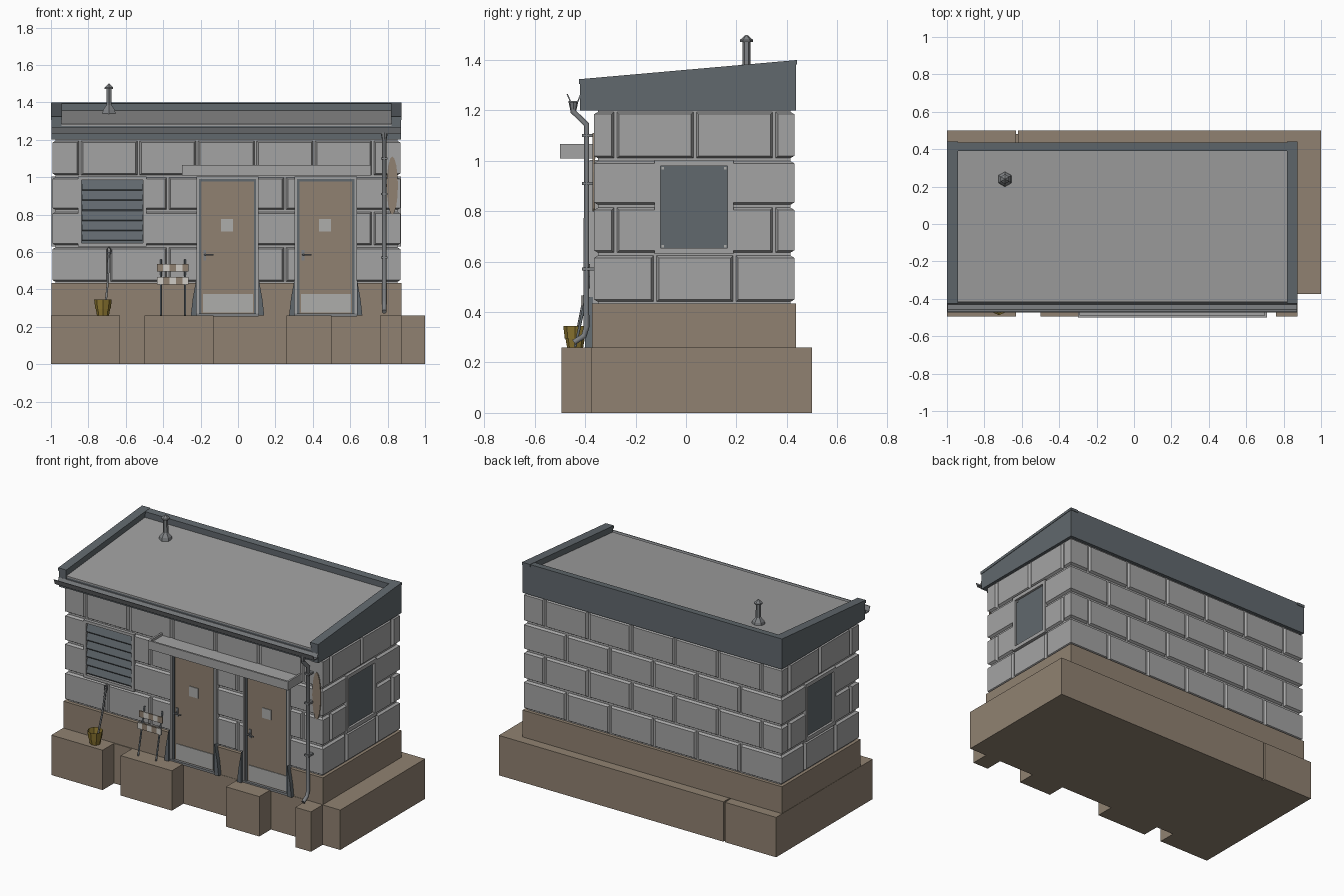
import bpy, bmesh, math
from mathutils import Vector

cube = bpy.data.objects.get("Cube")
if cube:
    bpy.data.objects.remove(cube, do_unlink=True)


def material(name, r, g, b):
    m = bpy.data.materials.new(name)
    m.use_nodes = True
    m.diffuse_color = (r, g, b, 1)
    m.node_tree.nodes["Principled BSDF"].inputs["Base Color"].default_value = (r, g, b, 1)
    return m


BLOCK = material("block grey", .37, .37, .37)
ROOF = material("roofing grey", .35, .35, .35)
SLATE = material("dark slate", .12, .14, .155)
TAN = material("tan concrete", .28, .222, .165)
STEEL = material("steel grey", .21, .22, .23)
PLATE = material("pale plate", .42, .42, .41)
OCHRE = material("ochre", .26, .18, .03)
WHITE = material("stripe white", .62, .60, .56)


def finish(name, bm, mat):
    bmesh.ops.recalc_face_normals(bm, faces=bm.faces)
    me = bpy.data.meshes.new(name)
    bm.to_mesh(me)
    bm.free()
    me.materials.append(mat)
    ob = bpy.data.objects.new(name, me)
    bpy.context.collection.objects.link(ob)
    return ob


def hexa(bm, base, top):
    a = [bm.verts.new(p) for p in base]
    b = [bm.verts.new(p) for p in top]
    bm.faces.new(a)
    bm.faces.new(b)
    for i in range(4):
        j = (i + 1) % 4
        bm.faces.new((a[i], a[j], b[j], b[i]))


def box(name, x0, x1, y0, y1, z0, z1, mat):
    bm = bmesh.new()
    ring = [(x0, y0), (x1, y0), (x1, y1), (x0, y1)]
    hexa(bm, [(x, y, z0) for x, y in ring], [(x, y, z1) for x, y in ring])
    return finish(name, bm, mat)


def prism(name, pts, a, b, mat, axis="x"):
    """Extrude a yz profile along x, or an xz profile along y."""
    bm = bmesh.new()
    place = (lambda p, t: (t, p[0], p[1])) if axis == "x" else (lambda p, t: (p[0], t, p[1]))
    face = bm.faces.new([bm.verts.new(place(p, a)) for p in pts])
    out = bmesh.ops.extrude_face_region(bm, geom=[face])["geom"]
    step = Vector((b - a, 0, 0)) if axis == "x" else Vector((0, b - a, 0))
    bmesh.ops.translate(bm, vec=step, verts=[v for v in out if isinstance(v, bmesh.types.BMVert)])
    return finish(name, bm, mat)


def lathe(name, x, y, levels, sides, mat):
    """Stack of (radius, height) cones around a vertical axis."""
    bm = bmesh.new()
    for (r0, z0), (r1, z1) in zip(levels, levels[1:]):
        g = bmesh.ops.create_cone(bm, cap_ends=True, segments=sides, radius1=r0, radius2=r1, depth=z1 - z0)
        bmesh.ops.translate(bm, vec=(x, y, (z0 + z1) / 2), verts=g["verts"])
    return finish(name, bm, mat)


def tube(name, pts, r, mat, cyclic=False):
    cu = bpy.data.curves.new(name, "CURVE")
    cu.dimensions = "3D"
    cu.bevel_depth, cu.bevel_resolution, cu.use_fill_caps = r, 1, True
    sp = cu.splines.new("POLY")
    sp.points.add(len(pts) - 1)
    for p, q in zip(sp.points, pts):
        p.co = (*q, 1)
    sp.use_cyclic_u = cyclic
    tmp = bpy.data.objects.new(name + "_path", cu)
    bpy.context.collection.objects.link(tmp)
    me = bpy.data.meshes.new_from_object(tmp.evaluated_get(bpy.context.evaluated_depsgraph_get()))
    bpy.data.objects.remove(tmp, do_unlink=True)
    me.materials.clear()
    me.materials.append(mat)
    ob = bpy.data.objects.new(name, me)
    bpy.context.collection.objects.link(ob)


# Main extents of the walls
X0, X1, Y0, Y1, D = -.992, .868, -.365, .43, .015
front = lambda u, d, z: (u, Y0 - d, z)
back = lambda u, d, z: (u, Y1 + d, z)
left = lambda u, d, z: (X1 + d, u, z)
right = lambda u, d, z: (X0 - d, u, z)
ROWS = [.435, .63, .82, 1.005, 1.2]


def panel(name, side, u0, u1, d0, d1, z0, z1, mat):
    bm = bmesh.new()
    ring = [(u0, z0), (u1, z0), (u1, z1), (u0, z1)]
    hexa(bm, [side(u, d0, z) for u, z in ring], [side(u, d1, z) for u, z in ring])
    return finish(name, bm, mat)


def frame(name, side, u0, u1, z0, z1, w, d, mat, sill=True):
    panel(name + "_jamb_a", side, u0, u0 + w, -D, d, z0, z1, mat)
    panel(name + "_jamb_b", side, u1 - w, u1, -D, d, z0, z1, mat)
    panel(name + "_head", side, u0 + w, u1 - w, -D, d, z1 - w, z1, mat)
    if sill:
        panel(name + "_sill", side, u0 + w, u1 - w, -D, d, z0, z0 + w, mat)


def block_wall(name, side, u0, u1, even, holes):
    """Courses of chamfered blocks, mitred at corners, open at the holes."""
    bm = bmesh.new()
    gap, cham = .006, .009
    for row in range(4):
        shift = 0 if row % 2 else .157
        seams = [s + shift for s in even if u0 + .05 < s + shift < u1 - .05]
        edges = [(u0, "corner")] + [(s, "seam") for s in seams] + [(u1, "corner")]
        cuts = [(a, b) for a, b, first in holes if first <= row < 3]
        for a, b in cuts:
            edges = [e for e in edges if not a - .02 < e[0] < b + .02] + [(a, "hole"), (b, "hole")]
        edges.sort()
        za, zb = ROWS[row] + gap, ROWS[row + 1] - gap
        for (a, ka), (b, kb) in zip(edges, edges[1:]):
            if any(abs(a - p) < .001 and abs(b - q) < .001 for p, q in cuts):
                continue
            start = {"corner": (D, 0), "seam": (gap, gap + cham), "hole": (0, 0)}
            a0, a1 = (a + t for t in start[ka])
            b0, b1 = (b - t for t in start[kb])
            hexa(bm, [side(u, -D, z) for u, z in ((a0, za), (b0, za), (b0, zb), (a0, zb))],
                 [side(u, 0, z) for u, z in ((a1, za + cham), (b1, za + cham), (b1, zb - cham), (a1, zb - cham))])
    return finish(name, bm, BLOCK)


# Ground slabs and front footing blocks
box("slab_main", -.62, 1, -.375, .5, 0, .26, TAN)
box("slab_end", -1, -.63, -.495, .5, 0, .26, TAN)
box("slab_joint", -.63, -.62, -.375, .48, 0, .25, TAN)
box("slab_infill", -.63, -.5, -.378, -.36, 0, .26, TAN)
for i, (a, b) in enumerate([(-.5, -.13), (.26, .5), (.76, .873)]):
    box(f"footing_block_{i}", a, b, -.495, -.37, 0, .26, TAN)

# Plinth with gaps for the doors
DOORS = [(-.222, .11), (.303, .635)]
box("plinth", -.998, .873, Y0 + D, .437, .26, .435, TAN)
for i, (a, b) in enumerate([(-.998, DOORS[0][0]), (DOORS[0][1], DOORS[1][0]), (DOORS[1][1], .873)]):
    box(f"plinth_front_{i}", a, b, -.373, Y0 + D, .26, .435, TAN)

# Block walls
box("wall_core", X0 + D, X1 - D, Y0 + D, Y1 - D, .43, 1.21, BLOCK)
VENT, WINDOW = (-.855, -.49), (-.125, .188)
long_seams = [-.845 + .313 * i for i in range(-1, 6)]
side_seams = [-.28 + .315 * i for i in range(-1, 3)]
block_wall("front_wall", front, X0, X1, long_seams, [(*VENT, 1)] + [(*d, 0) for d in DOORS])
block_wall("back_wall", back, X0, X1, long_seams, [])
for label, side in (("left", left), ("right", right)):
    block_wall(label + "_wall", side, Y0, Y1, side_seams, [(*WINDOW, 1)])
    # Side window with corner fixings
    frame(label + "_window", side, *WINDOW, .63, 1.003, .024, .004, BLOCK)
    panel(label + "_pane", side, -.101, .164, -D, -.011, .654, .979, SLATE)
    for u in (-.093, .156):
        for z in (.662, .971):
            panel(label + "_fixing", side, u - .005, u + .005, -.011, -.007, z - .005, z + .005, PLATE)

# Louvred vent
frame("vent", front, *VENT, .63, 1.003, .018, .006, BLOCK)
panel("vent_back", front, -.837, -.508, -D, -.012, .648, .985, SLATE)
for i in range(6):
    z = .658 + .054 * i
    prism(f"louvre_{i}", [(-.352, z + .05), (-.354, z + .054), (-.371, z + .006), (-.369, z)], -.835, -.51, SLATE)

# Doors with frames, kick plates, signs, handles and splayed guards
for i, (a, b) in enumerate(DOORS):
    n = f"door_{i}"
    frame(n + "_frame", front, a, b, .26, 1.003, .013, .017, BLOCK, False)
    frame(n + "_seal", front, a + .013, b - .013, .26, .99, .012, .011, SLATE, False)
    panel(n + "_leaf", front, a + .025, b - .025, -D, .003, .265, .978, TAN)
    panel(n + "_kick_plate", front, a + .035, b - .03, .003, .007, .275, .375, PLATE)
    panel(n + "_sign", front, a + .13, a + .195, .003, .007, .71, .775, PLATE)
    panel(n + "_threshold", front, a, b, -D, .02, .255, .27, STEEL)
    panel(n + "_lock_plate", front, a + .037, a + .052, .003, .009, .555, .61, STEEL)
    tube(n + "_handle", [front(a + .045, .005, .585), front(a + .045, .035, .585), front(a + .09, .035, .585)], .005, STEEL)
    for e, s in ((a, -1), (b, 1)):
        prism(n + "_guard", [(e, .26), (e + s * .03, .26), (e + s * .02, .35), (e, .46)], -.4, -.37, SLATE, "y")

# Canopy tray above the doors
box("canopy", -.295, .705, -.495, -.36, 1.012, 1.05, BLOCK)
box("canopy_front_lip", -.3, .71, -.5, -.488, 1.01, 1.066, BLOCK)
for x in (-.3, .698):
    box("canopy_end_lip", x, x + .012, -.488, -.36, 1.01, 1.066, BLOCK)

# Mono-pitch roof with raised edges on three sides
edge = [(-.42, 1.2), (.437, 1.2), (.437, 1.398), (-.42, 1.322)]
cap = [(-.424, 1.305), (.44, 1.383), (.44, 1.4), (-.424, 1.324)]
for n, a, b in (("right", -.997, -.945), ("left", .82, .872)):
    prism(n + "_parapet", edge, a, b, SLATE)
    prism(n + "_capping", cap, a - .003, b + .003, SLATE)
prism("back_parapet", [(.39, 1.2), (.437, 1.2), (.437, 1.398), (.39, 1.394)], -.945, .82, SLATE)
prism("roof_deck", [(-.415, 1.2), (.39, 1.2), (.39, 1.35), (-.415, 1.276)], -.945, .82, SLATE)
prism("roof_sheet", [(-.418, 1.274), (.39, 1.348), (.39, 1.356), (-.418, 1.283)], -.945, .82, ROOF)

# Flue
lathe("flue", -.69, .24, [(.042, 1.335), (.036, 1.36), (.016, 1.385), (.015, 1.475)], 6, STEEL)
lathe("flue_cowl", -.69, .24, [(.026, 1.472), (.026, 1.48), (.003, 1.5)], 6, STEEL)

# Gutter and downpipe
prism("gutter", [(-.474, 1.266), (-.46, 1.232), (-.428, 1.232), (-.416, 1.262), (-.421, 1.262),
                 (-.431, 1.238), (-.457, 1.238), (-.469, 1.266)], -.998, .872, STEEL)
PX = .782
lathe("pipe_hopper", PX, -.447, [(.012, 1.2), (.02, 1.238)], 8, STEEL)
tube("downpipe", [(PX, -.447, 1.22), (PX, -.447, 1.195), (PX, -.395, 1.145), (PX, -.395, .34),
                  (PX, -.405, .305), (PX, -.445, .28)], .013, STEEL)
for z in (.57, .91, 1.1):
    box("pipe_bracket", PX - .018, PX + .018, -.412, -.36, z - .006, z + .006, STEEL)

# Oval wall patch beside the pipe
oval = [(.825 + .03 * math.cos(t * math.tau / 16), .955 + .155 * math.sin(t * math.tau / 16)) for t in range(16)]
prism("oval_patch", oval, -.371, -.362, TAN, "y")

# Striped barrier leaning on the wall
lean = lambda z: -.44 + .065 * (z - .26) / .3
for x in (-.412, -.283):
    tube("barrier_leg", [(x, lean(.262), .262), (x, lean(.56), .56)], .006, SLATE)
for k, z in enumerate((.425, .495)):
    for s in range(5):
        x = -.434 + .034 * s
        y = lean(z) - .012
        box("barrier_plank", x, x + .034, y, y + .008, z, z + .04, TAN if (s + k) % 2 else WHITE)

# Bucket with a slim tool standing in it
bucket = lathe("bucket", -.722, -.44, [(.032, .26), (.047, .345)], 8, OCHRE)
bm = bmesh.new()
bm.from_mesh(bucket.data)
rim = max(bm.faces, key=lambda f: f.calc_center_median().z)
bmesh.ops.inset_region(bm, faces=[rim], thickness=.006)
bmesh.ops.translate(bm, vec=(0, 0, -.05), verts=rim.verts)
bm.to_mesh(bucket.data)
bm.free()
tube("tool_handle", [(-.71, -.435, .3), (-.695, -.405, .45), (-.69, -.376, .6)], .006, STEEL)
tube("tool_grip", [(-.69 + .01 * math.cos(t * math.tau / 8), -.376, .605 + .02 * math.sin(t * math.tau / 8))
                   for t in range(8)], .004, STEEL, True)
